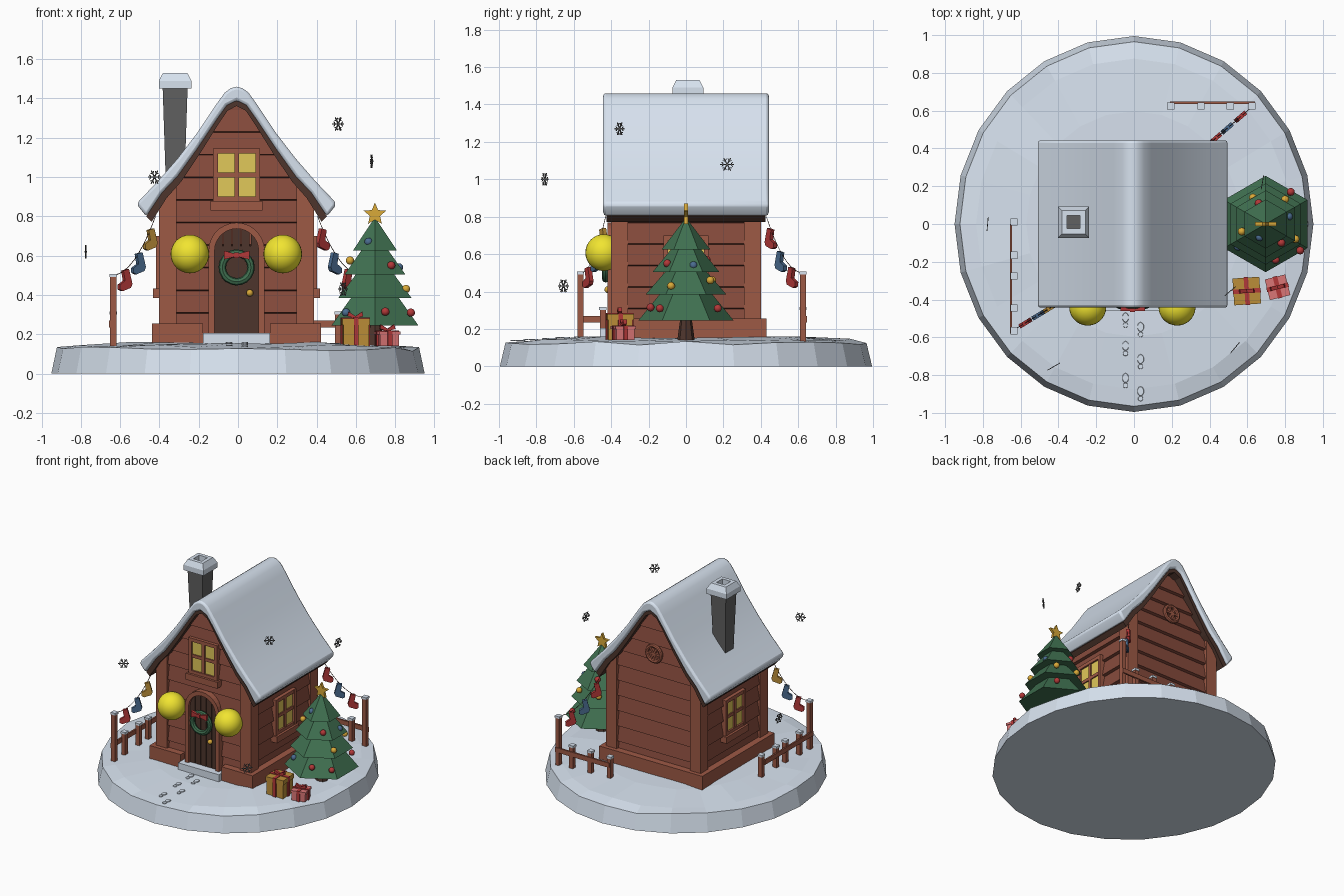
import bpy, bmesh, math, random
from mathutils import Matrix, Vector

if "Cube" in bpy.data.objects:
    bpy.data.objects.remove(bpy.data.objects["Cube"])
random.seed(4)
CX = -0.007  # house centre line

def mat(name, *c):
    m = bpy.data.materials.new(name)
    m.diffuse_color = (*c, 1)
    m.use_nodes = True
    m.node_tree.nodes["Principled BSDF"].inputs["Base Color"].default_value = m.diffuse_color
    return m
WOOD, BOARD, DARK = mat("wood", .34, .1, .06), mat("board", .24, .07, .045), mat("dark_wood", .075, .035, .025)
SNOW, STONE = mat("snow", .68, .76, .86), mat("stone", .12, .12, .12)
GREEN, GLOW, PANE = mat("green", .05, .16, .08), mat("glow", .88, .78, .03), mat("pane", .75, .58, .1)
GOLD, RED, BLUE = mat("gold", .7, .4, .04), mat("red", .45, .04, .04), mat("blue", .07, .15, .28)
PINK, OCHRE = mat("pink", .7, .18, .18), mat("ochre", .5, .27, .04)

def finish(name, bm, m, x=0, smooth=False):
    bmesh.ops.recalc_face_normals(bm, faces=bm.faces)
    me = bpy.data.meshes.new(name)
    bm.to_mesh(me); bm.free()
    me.materials.append(m)
    for p in me.polygons: p.use_smooth = smooth
    o = bpy.data.objects.new(name, me)
    bpy.context.collection.objects.link(o)
    o.location.x = x
    return o

def box(bm, x0, x1, y0, y1, z0, z1, M=Matrix()):
    S = Matrix.Diagonal((x1-x0, y1-y0, z1-z0, 1))
    bmesh.ops.create_cube(bm, size=1, matrix=M @ Matrix.Translation(((x0+x1)/2, (y0+y1)/2, (z0+z1)/2)) @ S)

def prism(bm, pts, y0, y1, M=Matrix()):
    """Extrude an XZ outline along y."""
    a = [bm.verts.new(M @ Vector((x, y0, z))) for x, z in pts]
    b = [bm.verts.new(M @ Vector((x, y1, z))) for x, z in pts]
    bm.faces.new(a); bm.faces.new(b[::-1])
    for i in range(len(a)):
        j = (i+1) % len(a)
        bm.faces.new((a[i], b[i], b[j], a[j]))

def cone(bm, x, y, z0, z1, r0, r1, n, rot=0):
    bmesh.ops.create_cone(bm, cap_ends=True, segments=n, radius1=r0, radius2=r1, depth=z1-z0,
                          matrix=Matrix.Translation((x, y, (z0+z1)/2)) @ Matrix.Rotation(rot, 4, 'Z'))

def ball(name, p, r, m, n=12):
    bm = bmesh.new()
    bmesh.ops.create_uvsphere(bm, u_segments=n, v_segments=n//2+2, radius=r, matrix=Matrix.Translation(p))
    return finish(name, bm, m, 0, True)

def mirror(pts):
    return pts + [(-x, z) for x, z in pts[::-1] if x > 0]
RZ = lambda a: Matrix.Rotation(math.radians(a), 4, 'Z')

# snowy ground disc
bm = bmesh.new()
N, rings = 24, []
for r, z, w in ((1, 0, 0), (.97, .125, .012), (.88, .14, .008), (.6, .155, .006)):
    rings.append([bm.verts.new((.95*r*math.cos(2*math.pi*i/N), .995*r*math.sin(2*math.pi*i/N),
                                z + random.uniform(-w, w))) for i in range(N)])
for a, b in zip(rings, rings[1:]):
    for i in range(N):
        bm.faces.new((a[i], a[(i+1) % N], b[(i+1) % N], b[i]))
bm.faces.new(rings[0]); bm.faces.new(rings[-1])
finish("snow_ground", bm, SNOW)

# house core
inner = [(0, 1.375), (.05, 1.35), (.1, 1.28), (.2, 1.13), (.3, .99), (.38, .905), (.45, .80)]
bm = bmesh.new()
prism(bm, mirror(inner[:5]) [:5] + [(.365, .92), (.365, .15), (-.365, .15), (-.365, .92)] + [(-x, z) for x, z in inner[4:0:-1]], -.365, .365)
finish("house_core", bm, BOARD, CX)

def half_width(z):
    for (x0, z0), (x1, z1) in zip(inner, inner[1:]):
        if z0 >= z >= z1:
            return min(.365, x0 + (x1-x0)*(z0-z)/(z0-z1))
    return .365 if z < 1 else .001

# clapboards on all four walls
bm = bmesh.new()
for a in (0, 90, 180, 270):
    z = .19
    while z < (1.3 if a % 180 == 0 else .8):
        z1 = z + .115
        w0, w1 = (half_width(z), half_width(z1)) if a % 180 == 0 else (.37, .37)
        c = [RZ(a) @ Vector(p) for p in ((-w0, -.36, z), (w0, -.36, z), (w1, -.36, z1), (-w1, -.36, z1),
             (-w0, -.39, z+.006), (w0, -.39, z+.006), (w1, -.37, z1), (-w1, -.37, z1))]
        v = [bm.verts.new(p) for p in c]
        for f in ((0, 1, 2, 3), (4, 5, 6, 7), (0, 1, 5, 4), (1, 2, 6, 5), (2, 3, 7, 6), (3, 0, 4, 7)):
            bm.faces.new([v[i] for i in f])
        z = z1
finish("wall_boards", bm, BOARD, CX)

# corner posts and foundation beams
bm = bmesh.new()
for s in (1, -1):
    for y in (-.4, .31):
        prism(bm, [(s*.305, .16), (s*.395, .16), (s*.395, .89), (s*.305, .98)], y, y+.09)
finish("corner_posts", bm, WOOD, CX)
bm = bmesh.new()
for s in (1, -1):
    box(bm, *sorted((s*.34, s*.43)), -.43, .43, .14, .255)
    box(bm, *sorted((s*.17, s*.34)), -.43, -.34, .14, .255)
box(bm, -.34, .34, .34, .43, .14, .255)
finish("foundation", bm, WOOD, CX)

# roof: curved snow slab on wooden underlay
outer = [(0, 1.46), (.03, 1.452), (.06, 1.43), (.1, 1.375), (.2, 1.225), (.3, 1.095), (.4, .98), (.505, .87), (.5, .85)]
under = [(0, 1.39), (.05, 1.365), (.1, 1.295), (.2, 1.145), (.3, 1.005), (.38, .92), (.46, .80)]
def slab(name, top, low, y, m, bev):
    bm = bmesh.new()
    loop = [(-x, z) for x, z in top[:0:-1]] + top + low[::-1] + [(-x, z) for x, z in low[1:]]
    prism(bm, loop, -y, y)
    o = finish(name, bm, m, CX)
    if bev:
        b = o.modifiers.new("soft", 'BEVEL'); b.width = .014; b.segments = 2; b.limit_method = 'ANGLE'
        b.angle_limit = math.radians(50)
        bpy.context.view_layer.objects.active = o; o.select_set(True)
        bpy.ops.object.shade_smooth_by_angle(angle=math.radians(50)); o.select_set(False)
slab("roof_snow", outer, under, .443, SNOW, True)
slab("roof_wood", under, [(x*.94, z-.028) for x, z in under], .425, DARK, False)

# chimney with hollow snow cap
bm = bmesh.new()
cone(bm, -.32, .01, .95, 1.46, .066, .09, 4, math.pi/4)
finish("chimney", bm, STONE)
bm = bmesh.new()
prev = None
for h, z in ((.035, 1.45), (.083, 1.45), (.083, 1.49), (.062, 1.53), (.035, 1.53), (.035, 1.45)):
    ring = [bm.verts.new((-.32+sx*h, .01+sy*h, z)) for sx, sy in ((-1, -1), (1, -1), (1, 1), (-1, 1))]
    if prev:
        for i in range(4): bm.faces.new((prev[i], prev[(i+1) % 4], ring[(i+1) % 4], ring[i]))
    prev = ring
bmesh.ops.remove_doubles(bm, verts=bm.verts, dist=1e-4)
finish("chimney_snow_cap", bm, SNOW)

# windows: front attic and both sides
for label, a, zc in (("front", 0, 1.01), ("right", 90, .565), ("left", -90, .565)):
    M = RZ(a) @ Matrix.Translation((0, 0, zc))
    bm = bmesh.new(); box(bm, -.1, .1, -.395, -.37, -.115, .12, M)
    finish(label+"_window_panes", bm, PANE, CX)
    bm = bmesh.new()
    for s in (1, -1):
        box(bm, *sorted((s*.095, s*.12)), -.41, -.37, -.135, .135, M)
        box(bm, -.12, .12, -.408, -.37, s*.122-.013, s*.122+.013, M)
    box(bm, -.012, .012, -.405, -.37, -.12, .12, M)
    box(bm, -.1, .1, -.403, -.37, -.012, .012, M)
    box(bm, -.132, .132, -.425, -.37, -.18, -.132, M)
    finish(label+"_window_frame", bm, WOOD, CX)

# round vent at the back
def torus(name, p, R, r, m, n=20):
    bpy.ops.mesh.primitive_torus_add(location=p, rotation=(math.pi/2, 0, 0), major_radius=R, minor_radius=r,
                                     major_segments=n, minor_segments=8)
    o = bpy.context.object; o.name = name; o.data.materials.append(m)
    bpy.ops.object.shade_smooth_by_angle(); o.select_set(False)
torus("back_vent_rim", (CX, .39, 1.05), .058, .014, WOOD)
bm = bmesh.new()
for a in (0, 60, 120):
    box(bm, -.055, .055, .37, .4, -.007, .007, Matrix.Translation((0, 0, 1.05)) @ Matrix.Rotation(math.radians(a), 4, 'Y'))
finish("back_vent_spokes", bm, WOOD, CX)

# arched door of planks, trim, knob, step
arch = lambda r, n=14: [(r*math.cos(math.pi*i/n), .625 + r*math.sin(math.pi*i/n)) for i in range(n+1)]
bm = bmesh.new()
for i in range(5):
    xs = [-.115 + .046*i + .003 + .04*k/3 for k in range(4)]
    prism(bm, [(xs[0], .19), (xs[3], .19)] + [(x, .625 + math.sqrt(max(0, .115**2 - x*x))) for x in xs[::-1]], -.4, -.36)
box(bm, -.11, .11, -.393, -.36, .19, .65)
finish("door_planks", bm, DARK, CX)
bm = bmesh.new()
prism(bm, [(.143, .19)] + arch(.143) + [(-.143, .19), (-.112, .19)] + arch(.112)[::-1] + [(.112, .19)], -.42, -.36)
finish("door_frame", bm, WOOD, CX)
ball("door_knob", (.06, -.418, .41), .018, GOLD)
bm = bmesh.new(); box(bm, -.17, .17, -.46, -.36, .13, .205)
finish("door_step", bm, SNOW, CX)

# wreath with bow, round lamps
torus("wreath", (CX, -.43, .54), .073, .019, GREEN)
bm = bmesh.new()
prism(bm, [(0, .608), (.065, .625), (.065, .58), (0, .596), (-.065, .58), (-.065, .625)], -.46, -.44)
box(bm, -.013, .013, -.465, -.435, .588, .616)
finish("wreath_bow", bm, RED, CX)
for x in (-.245, .228):
    ball("lamp_globe", (x, -.44, .608), .098, GLOW, 28)

# fir tree: six-sided tiers, trunk, star, baubles
TX = .697
bm = bmesh.new()
for z0, z1, r0, r1 in ((.245, .41, .255, .12), (.385, .53, .215, .09), (.505, .65, .178, .06), (.625, .79, .13, .004)):
    cone(bm, TX, 0, z0, z1, r0, r1, 6)
finish("fir_tree", bm, GREEN)
bm = bmesh.new(); cone(bm, TX, 0, .13, .26, .048, .03, 8)
finish("tree_trunk", bm, DARK)
bm = bmesh.new()
prism(bm, [(TX + r*math.sin(math.pi*i/5), .81 + r*math.cos(math.pi*i/5)) for i in range(10) for r in ((.027 if i % 2 else .06),)], -.01, .01)
finish("tree_star", bm, GOLD)
for x, y, z, m in ((.665, -.07, .67, BLUE), (.57, -.04, .575, GOLD), (.855, -.08, .43, GOLD), (.75, -.19, .315, RED),
                   (.78, -.1, .55, RED), (.82, .04, .54, BLUE), (.83, .17, .31, RED), (.63, .14, .46, GOLD),
                   (.66, .11, .57, RED), (.8, .13, .46, GOLD), (.55, -.12, .31, BLUE), (.88, -.14, .31, RED)):
    ball("tree_bauble", (x, y, z), .021, m)

# wrapped gifts
for x, y, s, h, a, m in ((.597, -.355, .065, .13, 4, OCHRE), (.76, -.335, .05, .065, 14, PINK)):
    M = Matrix.Translation((x, y, .15)) @ RZ(a)
    bm = bmesh.new()
    box(bm, -s, s, -s, s, -.01, h*.75, M); box(bm, -s-.006, s+.006, -s-.006, s+.006, h*.75, h, M)
    finish("gift_box", bm, m)
    bm = bmesh.new()
    box(bm, -.012, .012, -s-.009, s+.009, -.01, h+.004, M); box(bm, -s-.009, s+.009, -.012, .012, -.01, h+.004, M)
    prism(bm, [(0, h), (.04, h+.012), (.035, h+.035), (0, h+.012), (-.035, h+.035), (-.04, h+.012)], -.01, .01, M)
    finish("gift_ribbon", bm, RED)

# fences, garlands and stockings
def fence(posts, rail):
    wood, caps = bmesh.new(), bmesh.new()
    for i, (x, y) in enumerate(posts):
        t = .49 if i == 0 else .30
        box(wood, x-.016, x+.016, y-.016, y+.016, .12, t)
        box(caps, x-.019, x+.019, y-.019, y+.019, t, t+.016)
    box(wood, *rail, .235, .27)
    finish("fence", wood, WOOD); finish("fence_snow_caps", caps, SNOW)
fence([(-.635, y) for y in (-.565, -.445, -.275, -.165, .01)], (-.657, -.645, -.58, .0))
fence([(x, .625) for x in (.625, .51, .355, .195)], (.19, .64, .635, .648))

def garland(p0, p1, colours):
    at = lambda t: p0.lerp(p1, t) - Vector((0, 0, .28*t*(1-t)))
    cu = bpy.data.curves.new("garland_string", 'CURVE'); cu.dimensions = '3D'; cu.bevel_depth = .002; cu.bevel_resolution = 0
    sp = cu.splines.new('POLY'); sp.points.add(12)
    for i, p in enumerate(sp.points): p.co = (*at(i/12), 1)
    cu.materials.append(DARK)
    bpy.context.collection.objects.link(bpy.data.objects.new("garland_string", cu))
    d = p1 - p0
    for t, m in zip((.12, .4, .72), colours):
        M = Matrix.Translation(at(t)) @ Matrix.Rotation(math.atan2(d.y, d.x), 4, 'Z') @ Matrix.Rotation(.25, 4, 'Y')
        bm = bmesh.new()
        prism(bm, [(-.017, 0), (.017, 0), (.02, -.052), (.055, -.064), (.06, -.088), (.045, -.1), (-.005, -.095), (-.018, -.078)], -.012, .012, M)
        finish("stocking", bm, m)
garland(Vector((-.42, -.43, .80)), Vector((-.635, -.56, .50)), (OCHRE, BLUE, RED))
garland(Vector((.405, .43, .80)), Vector((.625, .62, .50)), (RED, BLUE, RED))

# floating snowflakes
for x, y, z, a in ((.51, -.355, 1.27, 40), (.68, .22, 1.08, 80), (-.425, -.755, 1.0, 30), (.535, -.655, .43, 50), (-.775, 0, .62, 85)):
    bm = bmesh.new()
    for k in range(6):
        M = Matrix.Translation((x, y, z)) @ RZ(a) @ Matrix.Rotation(k*math.pi/3, 4, 'Y')
        box(bm, 0, .038, -.002, .002, -.003, .003, M)
        for s in (1, -1):
            box(bm, 0, .015, -.002, .002, -.002, .002, M @ Matrix.Translation((.02, 0, 0)) @ Matrix.Rotation(s*.9, 4, 'Y'))
    finish("snowflake", bm, STONE)

# footprints to the door
bm = bmesh.new()
for i, y in enumerate((-.51, -.56, -.66, -.73, -.83, -.90)):
    x, z = (-.045, .035)[i % 2], .157 if y > -.6 else .157 - (-.6-y)*.06
    for dy, sx, sy in ((.015, .018, .026), (-.025, .014, .014)):
        bmesh.ops.create_cone(bm, cap_ends=True, segments=10, radius1=1, radius2=.9, depth=.006,
            matrix=Matrix.Translation((x, y+dy, z)) @ Matrix.Diagonal((sx, sy, 1, 1)))
finish("footprints", bm, SNOW)
